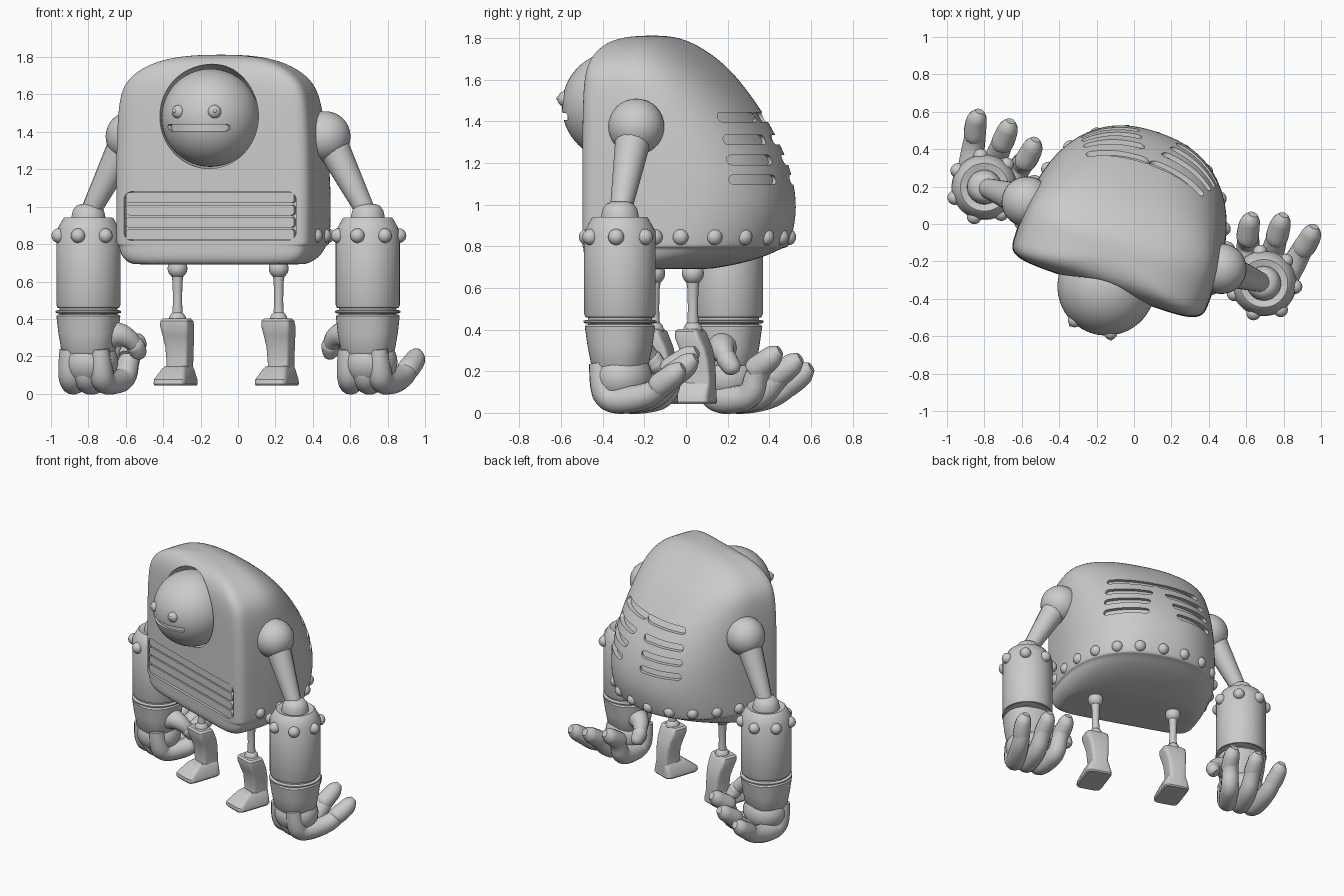
import bpy, bmesh
from math import sin, cos, pi, radians, copysign, sqrt
from mathutils import Vector, Matrix
from mathutils.bvhtree import BVHTree

if "Cube" in bpy.data.objects:
    bpy.data.objects.remove(bpy.data.objects["Cube"])


def add(name, bm, mat=Matrix()):
    bmesh.ops.recalc_face_normals(bm, faces=bm.faces)
    me = bpy.data.meshes.new(name)
    bm.to_mesh(me)
    bm.free()
    ob = bpy.data.objects.new(name, me)
    bpy.context.collection.objects.link(ob)
    ob.matrix_world = mat
    return ob


def loft(name, rings, mat=Matrix()):
    bm = bmesh.new()
    vs = [[bm.verts.new(p) for p in r] for r in rings]
    n = len(rings[0])
    for a, b in zip(vs, vs[1:]):
        for i in range(n):
            bm.faces.new((a[i], a[(i + 1) % n], b[(i + 1) % n], b[i]))
    bm.faces.new(vs[0])
    bm.faces.new(vs[-1])
    return add(name, bm, mat)


def oval(cx, cy, z, w, f, b, nf=2, nb=2, n=48):
    # superellipse: half width w, depth f to the front and b to the back
    out = []
    for i in range(n):
        c, s = cos(2 * pi * i / n), sin(2 * pi * i / n)
        e = 2 / (nb if s > 0 else nf)
        out.append((cx + w * copysign(abs(c) ** e, c),
                    cy + (b if s > 0 else f) * copysign(abs(s) ** e, s), z))
    return out


def lathe(name, prof, x, y):
    return loft(name, [oval(x, y, z, r, r, r) for r, z in prof])


def ball(name, loc, r, scale=(1, 1, 1), seg=32):
    bm = bmesh.new()
    bmesh.ops.create_uvsphere(bm, u_segments=seg, v_segments=seg // 2, radius=r)
    return add(name, bm, Matrix.Translation(loc) @ Matrix.Diagonal((*scale, 1)))


def slab(name, loc, w, h, r, d0, d1):
    # rounded rectangle facing the front, extruded from d0 to d1
    pts = []
    for k, (sx, sy) in enumerate(((1, 1), (-1, 1), (-1, -1), (1, -1))):
        for j in range(7):
            a = pi / 2 * (k + j / 6)
            pts.append((sx * (w - r) + r * cos(a), sy * (h - r) + r * sin(a)))
    mat = Matrix.Translation(loc) @ Matrix.Rotation(pi / 2, 4, 'X')
    return loft(name, [[(x, y, d) for x, y in pts] for d in (d0, d1)], mat)


def tube(name, pts, order=3):
    cu = bpy.data.curves.new(name, 'CURVE')
    cu.dimensions = '3D'
    cu.bevel_depth, cu.bevel_resolution, cu.use_fill_caps = 1, 5, True
    sp = cu.splines.new('NURBS')
    sp.points.add(len(pts) - 1)
    for p, (x, y, z, r) in zip(sp.points, pts):
        p.co, p.radius = (x, y, z, 1), r
    sp.order_u, sp.use_endpoint_u, sp.resolution_u = order, True, 8
    ob = bpy.data.objects.new(name, cu)
    bpy.context.collection.objects.link(ob)


def bake(ob):
    dg = bpy.context.evaluated_depsgraph_get()
    me = bpy.data.meshes.new_from_object(ob.evaluated_get(dg))
    ob.modifiers.clear()
    ob.data = me


def cut(ob, cutters):
    for c in cutters:
        m = ob.modifiers.new('cut', 'BOOLEAN')
        m.operation, m.solver, m.object = 'DIFFERENCE', 'EXACT', c
    bake(ob)
    for c in cutters:
        bpy.data.objects.remove(c)


# body shell: z, half width, front depth, back depth
SL = [(.69, .44, .17, .2), (.695, .475, .19, .25), (.72, .51, .208, .41), (.76, .53, .212, .545),
      (.792, .533, .212, .61), (.795, .546, .213, .635), (.81, .55, .213, .648), (.95, .551, .213, .688),
      (1.1, .551, .213, .675), (1.25, .55, .213, .622), (1.42, .545, .213, .523), (1.55, .535, .212, .42),
      (1.64, .515, .208, .337), (1.71, .458, .195, .255), (1.767, .36, .165, .17), (1.8, .24, .12, .10),
      (1.813, .1, .05, .04)]
body = loft('body', [oval(-.003, -.1, z, w, f, b, 7, 2.35) for z, w, f, b in SL])
m = body.modifiers.new('smooth', 'SUBSURF')
m.levels = m.render_levels = 2
bake(body)
bm = bmesh.new()
bm.from_mesh(body.data)
tree = BVHTree.FromBMesh(bm)
bm.free()

# head socket, grille recess and back vents that follow the shell
cutters = [ball('socket_cutter', (0, -.29, 1.483), .28, seg=64),
           slab('grille_cutter', (0, 0, .95), .487, .13, .045, .265, .5)]
for s in (-1, 1):
    nrm, side = Vector((.585 * s, .811, 0)), Vector((.811, -.585 * s, 0))
    for z in (1.42, 1.312, 1.215, 1.12):
        rings = []
        for i in range(25):
            t = -.155 * cos(pi * i / 24)
            e = max(0, abs(t) - .133)
            h = sqrt(max(.023 ** 2 - e * e, .004 ** 2))
            lo, hi = (tree.ray_cast(Vector((.2 * s, .423, z + k)) + side * t + nrm, -nrm)[0] for k in (-h, h))
            rings.append([lo - nrm * .028, lo + nrm * .06, hi + nrm * .06, hi - nrm * .028])
        cutters.append(loft('vent_cutter', rings))
cut(body, cutters)

# grille slats
for z in (.852, .917, .982, 1.047):
    slab('grille_slat', (0, 0, z), .476, .028, .02, .25, .298)

# rivets evenly spaced along the lower rim
path, dist = [], [0]
for i in range(401):
    a = radians(-12 + 204 * i / 400)
    d = Vector((cos(a), sin(a), 0))
    path.append(tree.ray_cast(Vector((0, 0, .845)) + d * 2, -d)[0])
    if i:
        dist.append(dist[-1] + (path[i] - path[i - 1]).length)
for k in range(13):
    i = min(range(401), key=lambda j: abs(dist[j] - dist[-1] * k / 12))
    p = path[i]
    ball('body_rivet', p - Vector((p.x, p.y, 0)).normalized() * .014, .04, seg=20)

# head with mouth groove and eyes
H = Vector((0, -.29, 1.475))
head = ball('head', H, .262, seg=64)
sect = []
for i in range(25):
    a = radians(-43 + 86 * i / 24)
    h = .017 if 0 < i < 24 else .01
    sect.append([(r * sin(a), H.y - r * cos(a), 1.423 + z) for r, z in
                 ((.235, -h), (.3, -h), (.3, h), (.235, h))])
cut(head, [loft('mouth_cutter', sect)])
for s in (-1, 1):
    d = Vector((s * sin(radians(24)), -cos(radians(24)), .13)).normalized()
    ball('eye', H + d * .25, .037, seg=24)
    ball('pupil', H + d * .28, .012, seg=12)

AX = .79
for s in (-1, 1):
    # shoulder and upper arm
    ball('shoulder', (s * .55, .0, 1.375), .135)
    tube('upper_arm', [(s * .55, .0, 1.40, .095), (s * (AX - .02), 0, .99, .054)], 2)
    # forearm drum with stepped top
    lathe('forearm', [(.04, 1.015), (.065, 1.005), (.083, .98), (.09, .95), (.092, .932), (.128, .942),
                      (.135, .937), (.172, .87), (.172, .475), (.166, .46), (.14, .455)], s * AX, 0)
    for k in range(7):
        a = 2 * pi * k / 7 - pi / 2
        ball('forearm_rivet', (s * (AX + .168 * cos(a)), .168 * sin(a), .845), .039, seg=20)
    lathe('wrist_core', [(.155, .47), (.155, .41)], s * AX, 0)
    lathe('wrist_ring', [(.165, .447), (.176, .442), (.176, .434), (.165, .429)], s * AX, 0)
    # glove cuff, palm, fingers, thumb
    loft('glove_cuff', [oval(s * AX, y, z, w, d, d, 2.4, 2.4) for z, w, d, y in
                        ((.424, .155, .155, 0), (.416, .166, .164, 0), (.32, .156, .15, 0),
                         (.225, .14, .132, 0), (.21, .13, .122, 0))])
    ball('palm', (s * AX, .01, .17), .15, (1.05, .97, .9))
    for u0, u1, tip, v, zt in ((.70, .64, .615, .325, .30), (.79, .78, .772, .375, .265),
                               (.875, .915, .945, .37, .22)):
        um = u1 * .6 + tip * .4
        tube('finger', [(s * u0, -.075, .24, .05), (s * u0, -.06, .12, .066), (s * u0, -.02, .062, .066),
                        (s * (u0 + u1) / 2, .07, .06, .066), (s * u1, .18, .08, .062),
                        (s * um, v - .12, zt - .1, .056), (s * tip, v - .06, zt - .05, .05)])
        tube('fingertip', [(s * um, v - .14, zt - .105, .05), (s * um, v - .135, zt - .1, .062),
                           (s * tip, v - .06, zt - .05, .058), (s * tip, v - .02, zt - .015, .05),
                           (s * tip, v + .005, zt, .025)])
    tube('thumb', [(s * .76, 0, .29, .10), (s * .66, .02, .325, .075), (s * .575, .05, .30, .052),
                   (s * .55, .085, .25, .042)])
    tube('thumb_tip', [(s * .56, .07, .27, .042), (s * .555, .075, .265, .052), (s * .545, .10, .23, .048),
                       (s * .55, .12, .205, .042), (s * .555, .125, .195, .022)])

    # leg: hip ball, rod, ankle ball
    LX = s * .286
    ball('hip', (LX, 0, .67), .053)
    lathe('leg_rod', [(.035, .65), (.027, .6), (.024, .5), (.03, .38)], LX, 0)
    ball('ankle', (LX, 0, .395), .047)
    # boot: z, half width, v centre, half depth
    loft('boot_shin', [oval(LX, v, z, w, d, d, 6, 6, 32) for z, w, v, d in
                       ((.05, .062, .035, .065), (.16, .06, .04, .065), (.25, .066, .033, .064),
                        (.31, .074, .015, .068), (.36, .082, -.005, .066), (.39, .08, -.012, .06),
                        (.402, .068, -.012, .048))])
    loft('boot_foot', [oval(LX, v, z, w, d, d, 7, 7, 32) for z, w, v, d in
                       ((.043, .085, -.03, .126), (.052, .091, -.03, .132), (.075, .09, -.03, .13),
                        (.135, .066, .01, .092), (.148, .056, .02, .075))])

# turn the figure and finish as smooth meshes
bpy.context.view_layer.update()
M = Matrix.Translation((-.053, -.06, 0)) @ Matrix.Rotation(radians(-19), 4, 'Z')
for ob in bpy.data.objects:
    ob.matrix_world = M @ ob.matrix_world
    ob.select_set(True)
bpy.context.view_layer.objects.active = body
bpy.ops.object.convert(target='MESH')
bpy.ops.object.shade_smooth_by_angle(angle=radians(35))
